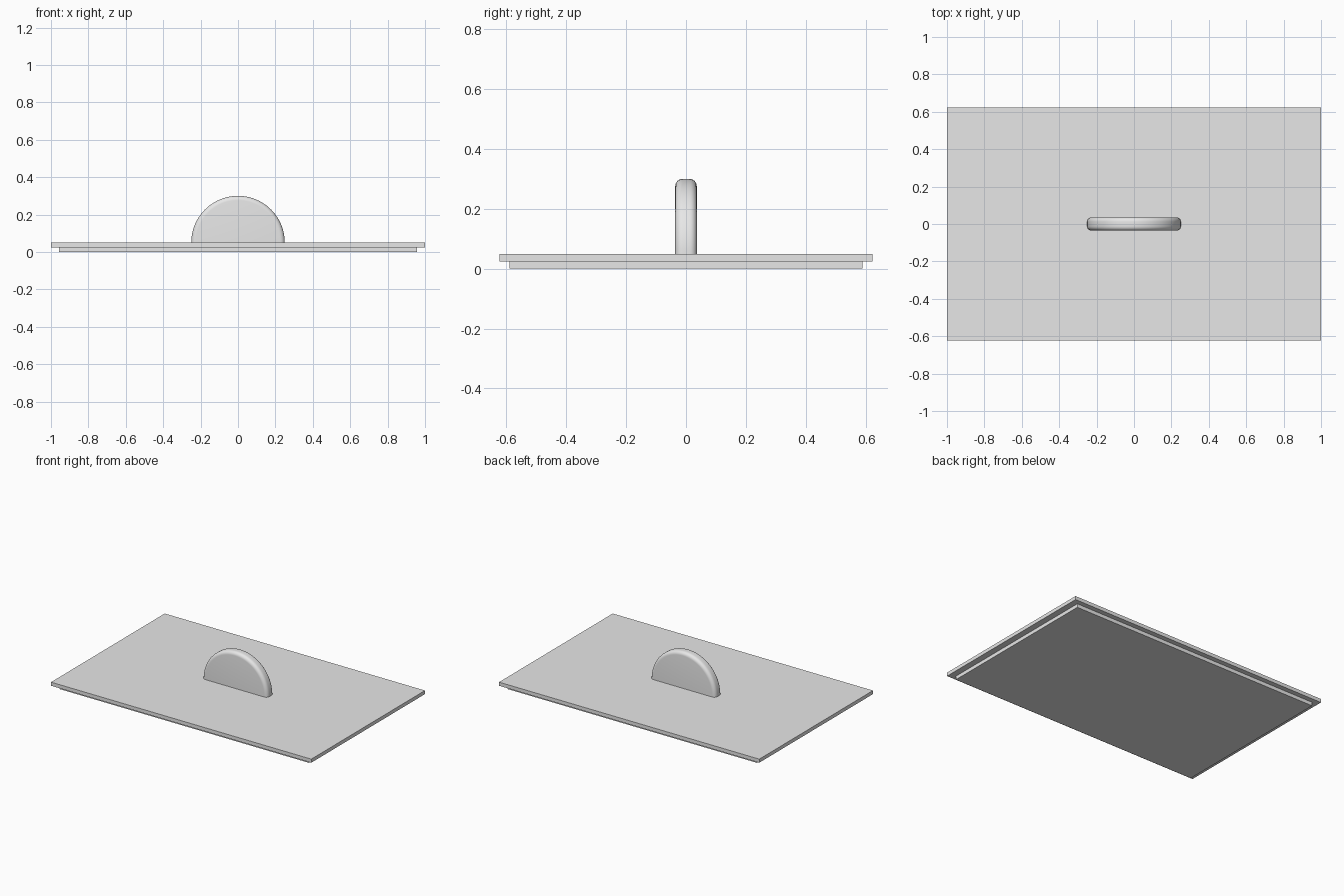
import bpy
import bmesh
import math
from mathutils import Vector

cube = bpy.data.objects.get("Cube")
if cube:
    bpy.data.objects.remove(cube, do_unlink=True)

# One plain grey material
GREY = (0.8, 0.8, 0.8, 1.0)
grey = bpy.data.materials.new("plain grey")
grey.use_nodes = True
grey.diffuse_color = GREY
grey.node_tree.nodes["Principled BSDF"].inputs["Base Color"].default_value = GREY


def add_part(name, bm):
    """Turn a bmesh into a named grey object."""
    bmesh.ops.recalc_face_normals(bm, faces=bm.faces)
    mesh = bpy.data.meshes.new(name)
    bm.to_mesh(mesh)
    bm.free()
    mesh.materials.append(grey)
    obj = bpy.data.objects.new(name, mesh)
    bpy.context.collection.objects.link(obj)
    return obj


def add_slab(name, half_x, half_y, bottom, top):
    bm = bmesh.new()
    bmesh.ops.create_cube(bm, size=1)
    bmesh.ops.scale(bm, vec=(2 * half_x, 2 * half_y, top - bottom), verts=bm.verts)
    bmesh.ops.translate(bm, vec=(0, 0, (top + bottom) / 2), verts=bm.verts)
    return add_slab_part(name, bm)


def add_slab_part(name, bm):
    return add_part(name, bm)


# Lid plate and the inset rim slab beneath it
PLATE_TOP = 0.05
add_slab("lid_plate", 1.0, 0.624, 0.025, PLATE_TOP)
add_slab("inset_slab", 0.957, 0.59, 0.0, 0.025)

# Half-disc handle: rounded cross-section spun through a half turn
RADIUS, HALF_WIDTH, ROUND, STEPS = 0.25, 0.036, 0.024, 6
side = [(0.0, HALF_WIDTH)]
for i in range(STEPS + 1):
    a = math.pi / 2 * (1 - i / STEPS)
    side.append((RADIUS - ROUND + ROUND * math.cos(a),
                 HALF_WIDTH - ROUND + ROUND * math.sin(a)))
profile = side + [(r, -y) for r, y in reversed(side)]

bm = bmesh.new()
verts = [bm.verts.new((r, y, PLATE_TOP)) for r, y in profile]
edges = [bm.edges.new(pair) for pair in zip(verts, verts[1:])]
bmesh.ops.spin(bm, geom=verts + edges, cent=Vector((0, 0, PLATE_TOP)),
               axis=Vector((0, -1, 0)), angle=math.pi, steps=48)
bmesh.ops.remove_doubles(bm, verts=bm.verts, dist=0.0001)
bmesh.ops.holes_fill(bm, edges=[e for e in bm.edges if e.is_boundary], sides=0)
handle = add_part("handle", bm)

bpy.ops.object.select_all(action='DESELECT')
handle.select_set(True)
bpy.context.view_layer.objects.active = handle
bpy.ops.object.shade_smooth_by_angle(angle=math.radians(35))
